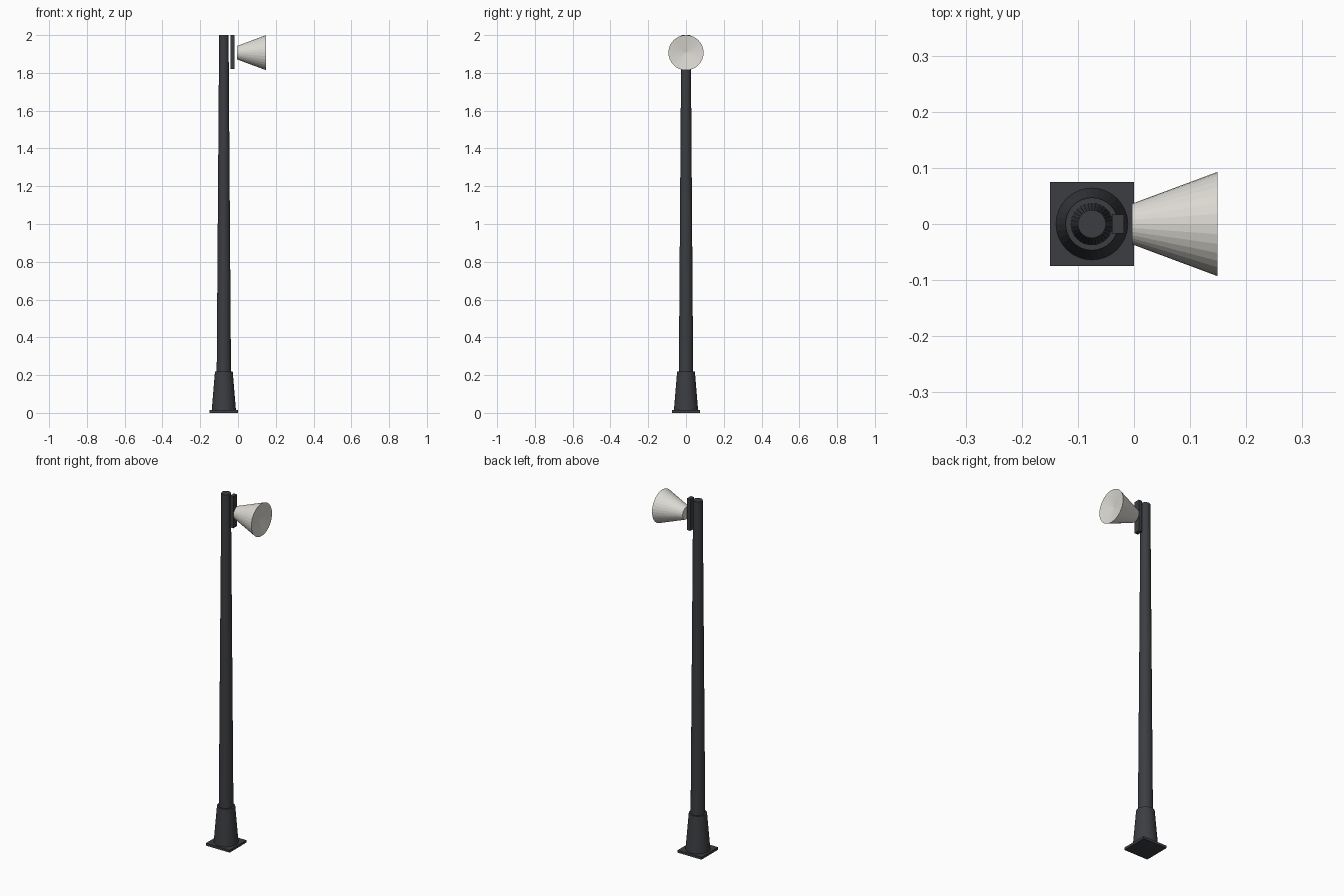
import bpy, bmesh, math

if "Cube" in bpy.data.objects:
    bpy.data.objects.remove(bpy.data.objects["Cube"])

PX = -0.075  # pole axis


def material(name, rgb):
    m = bpy.data.materials.new(name)
    m.diffuse_color = (*rgb, 1)
    m.use_nodes = True
    m.node_tree.nodes["Principled BSDF"].inputs["Base Color"].default_value = m.diffuse_color
    return m


dark = material("dark_metal", (0.045, 0.047, 0.053))
cream = material("cream_plastic", (0.72, 0.70, 0.65))


def finish(name, bm, mat):
    bmesh.ops.recalc_face_normals(bm, faces=bm.faces)
    me = bpy.data.meshes.new(name)
    bm.to_mesh(me)
    bm.free()
    me.materials.append(mat)
    ob = bpy.data.objects.new(name, me)
    bpy.context.collection.objects.link(ob)
    return ob


def box(name, lo, hi, mat):
    bm = bmesh.new()
    bmesh.ops.create_cube(bm, size=1)
    for v in bm.verts:
        v.co = [(a + b) / 2 + c * (b - a) for a, b, c in zip(lo, hi, v.co)]
    return finish(name, bm, mat)


def turned(name, profile, sides, mat):
    """Closed solid of revolution about z; profile is (radius, z) from axis to axis."""
    bm = bmesh.new()
    rings = []
    for r, z in profile:
        n = sides if r else 1
        rings.append([bm.verts.new((r * math.cos(2 * math.pi * i / sides),
                                    r * math.sin(2 * math.pi * i / sides), z))
                      for i in range(n)])
    for a, b in zip(rings, rings[1:]):
        for i in range(sides):
            j = (i + 1) % sides
            quad = [a[i % len(a)], a[j % len(a)], b[j % len(b)], b[i % len(b)]]
            bm.faces.new(list(dict.fromkeys(quad)))
    return finish(name, bm, mat)


# Square foot plate
box("base_plate", (-0.15, -0.075, 0), (0, 0.075, 0.014), dark)

# Tapered base sleeve
sleeve = turned("base_sleeve", [(0, 0.014), (0.064, 0.014), (0.047, 0.22), (0, 0.22)], 32, dark)
sleeve.location.x = PX

# Tapered pole
pole = turned("pole", [(0, 0.2), (0.038, 0.2), (0.025, 2.0), (0, 2.0)], 32, dark)
pole.location.x = PX

# Mounting bar beside the pole top
box("mounting_bar", (-0.039, -0.017, 1.82), (-0.018, 0.017, 2.0), dark)

# Horn with a shallow dished mouth, pointing along +x
horn = turned("horn", [(0, 0), (0.036, 0), (0.093, 0.153), (0, 0.138)], 32, cream)
horn.rotation_euler.y = math.pi / 2
horn.location = (-0.004, 0, 1.907)
